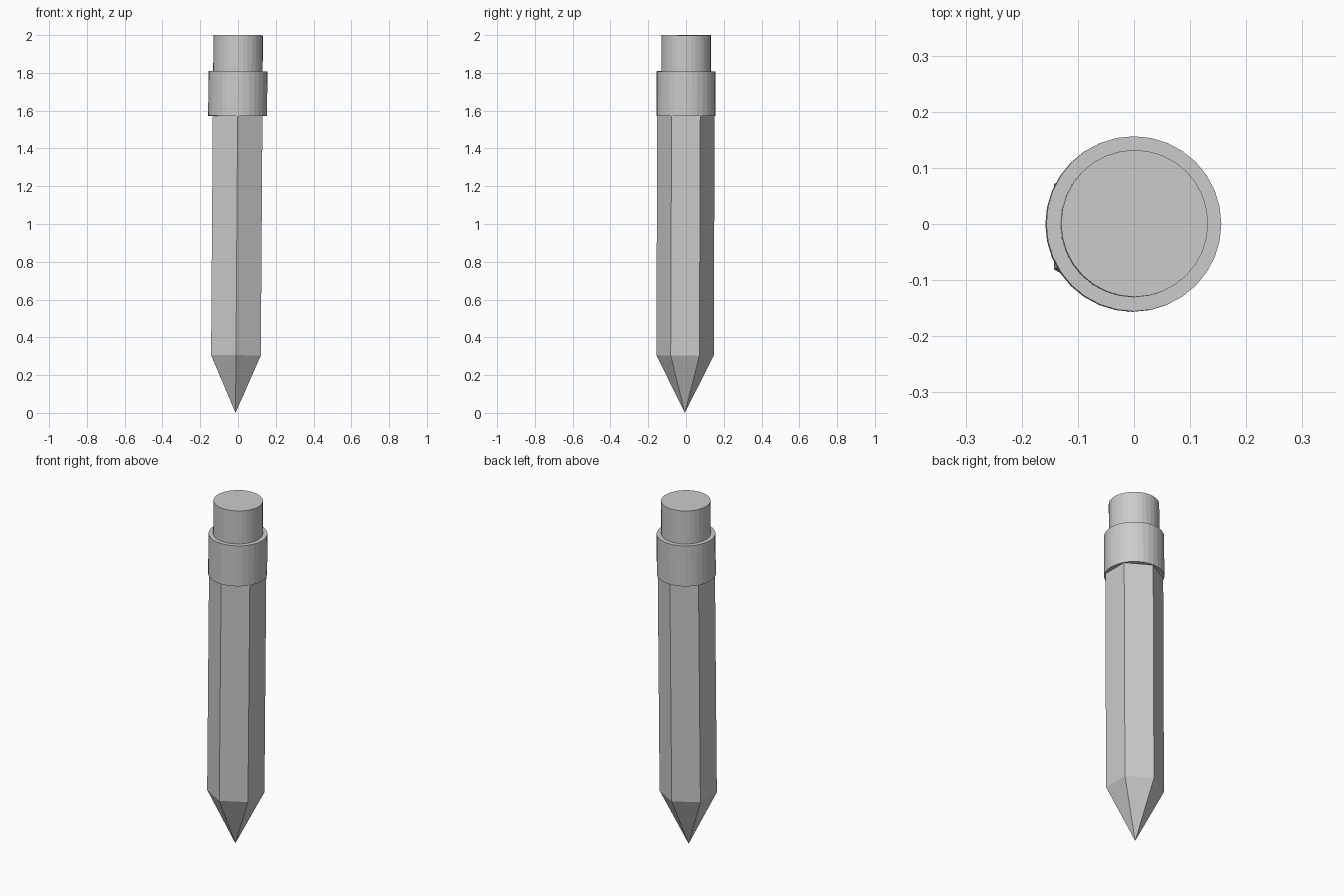
import bpy, bmesh, math
from mathutils import Matrix, Vector

if "Cube" in bpy.data.objects:
    bpy.data.objects.remove(bpy.data.objects["Cube"])

# The whole pencil leans very slightly: axis runs from tip to eraser end
TIP = Vector((-0.013, -0.006, 0.0))
END = Vector((0.001, 0.001, 2.0))
LEAN = Matrix.Translation(TIP) @ (END - TIP).to_track_quat('Z', 'Y').to_matrix().to_4x4()
SPIN_HEX = None


def lean_matrix():
    # Tilt without any twist around the axis
    q = Vector((0, 0, 1)).rotation_difference(END - TIP)
    return Matrix.Translation(TIP) @ q.to_matrix().to_4x4()


def lathe(name, sides, profile, start_angle=0.0):
    """Stack rings (radius, z) along the leaning axis; radius 0 closes to a point."""
    m = lean_matrix()
    bm = bmesh.new()
    rings = []
    for r, z in profile:
        n = sides if r > 0 else 1
        ring = []
        for i in range(n):
            a = start_angle + 2 * math.pi * i / sides
            ring.append(bm.verts.new(m @ Vector((r * math.cos(a), r * math.sin(a), z))))
        rings.append(ring)
    for lo, hi in zip(rings, rings[1:]):
        for i in range(sides):
            j = (i + 1) % sides
            if len(lo) == 1:
                bm.faces.new((lo[0], hi[j], hi[i]))
            elif len(hi) == 1:
                bm.faces.new((lo[i], lo[j], hi[0]))
            else:
                bm.faces.new((lo[i], lo[j], hi[j], hi[i]))
    for ring in (rings[0], rings[-1]):
        if len(ring) > 1:
            bm.faces.new(ring)
    bmesh.ops.recalc_face_normals(bm, faces=bm.faces)
    mesh = bpy.data.meshes.new(name)
    bm.to_mesh(mesh)
    bm.free()
    obj = bpy.data.objects.new(name, mesh)
    bpy.context.collection.objects.link(obj)
    return obj


# Hexagonal shaft sharpened to a point, corners facing front and back
lathe("pencil_shaft", 6, [(0, 0), (0.152, 0.305), (0.152, 1.575)], math.pi / 2)

# Ferrule band
lathe("ferrule", 32, [(0.156, 1.572), (0.156, 1.808)])

# Eraser
lathe("eraser", 32, [(0.131, 1.808), (0.131, 2.0)])
